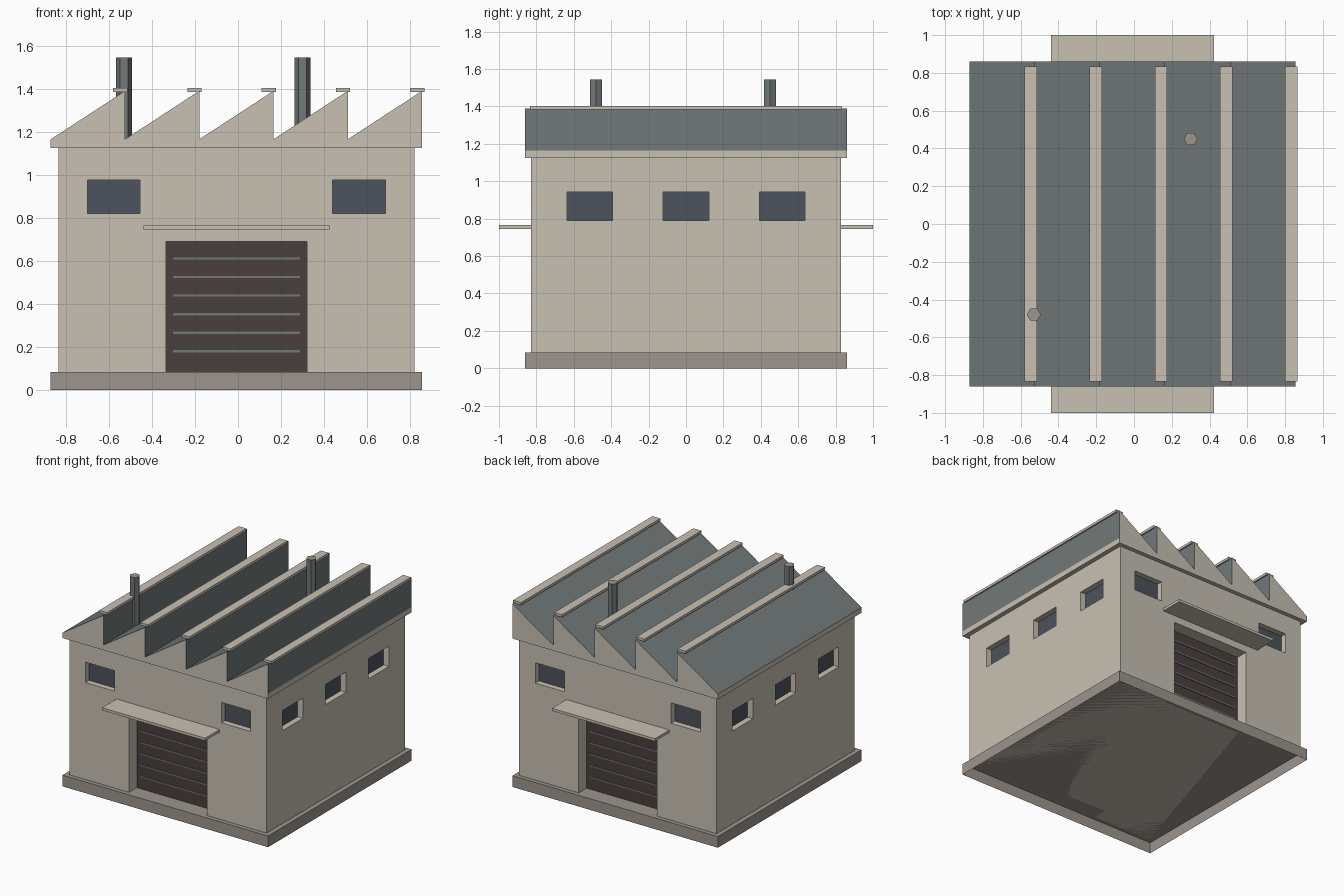
import bpy
import bmesh
from math import cos, sin, pi

if "Cube" in bpy.data.objects:
    bpy.data.objects.remove(bpy.data.objects["Cube"])


def material(name, colour):
    m = bpy.data.materials.new(name)
    m.use_nodes = True
    m.diffuse_color = (*colour, 1)
    m.node_tree.nodes["Principled BSDF"].inputs["Base Color"].default_value = (*colour, 1)
    return m


WALL = material("beige wall", (0.58, 0.53, 0.45))
STONE = material("stone base", (0.34, 0.30, 0.27))
ROOF = material("grey roof", (0.17, 0.19, 0.19))
GLASS = material("blue grey glass", (0.074, 0.087, 0.109))
DOOR = material("dark brown door", (0.067, 0.05, 0.048))

CX = -0.0075                # building axis
HALF = 0.8275               # half width of the walls
BASE_TOP, EAVE, VALLEY, RIDGE = 0.085, 1.125, 1.165, 1.39
DOOR_DEPTH, GLASS_DEPTH = 0.1, 0.05


def finish(name, bm, *mats):
    bmesh.ops.recalc_face_normals(bm, faces=bm.faces)
    mesh = bpy.data.meshes.new(name)
    bm.to_mesh(mesh)
    bm.free()
    for m in mats:
        mesh.materials.append(m)
    obj = bpy.data.objects.new(name, mesh)
    bpy.context.collection.objects.link(obj)
    return obj


def add_box(bm, lo, hi):
    verts = bmesh.ops.create_cube(bm, size=1)["verts"]
    for v in verts:
        v.co = [a + (b - a) * (c + 0.5) for a, b, c in zip(lo, hi, v.co)]


def box(name, lo, hi, mat):
    bm = bmesh.new()
    add_box(bm, lo, hi)
    return finish(name, bm, mat)


def prism(bm, points):
    face = bm.faces.new([bm.verts.new(p) for p in points])
    return bmesh.ops.extrude_face_region(bm, geom=[face])["geom"]


def on_wall(side, u0, u1, d0, d1, z0, z1):
    """Box bounds on a wall: u runs along it, d is depth behind its surface."""
    axis, sign = side
    a, b = sorted((sign * (HALF - d0), sign * (HALF - d1)))
    if axis == "y":
        return (CX + u0, a, z0), (CX + u1, b, z1)
    return (CX + a, u0, z0), (CX + b, u1, z1)


# Openings: wall, side name, centre along wall, bottom, top
ends = [(("y", -1), "front"), (("y", 1), "back")]
flanks = [(("x", -1), "right"), (("x", 1), "left")]
windows = [(w, n, u, 0.82, 0.975) for w, n in ends for u in (-0.57, 0.57)]
windows += [(w, n, u, 0.79, 0.943) for w, n in flanks for u in (-0.515, 0, 0.515)]
WIN, DW, DOOR_TOP = 0.1225, 0.328, 0.69

# Plinth, open underneath
plinth = bmesh.new()
add_box(plinth, (CX - 0.8625, -0.86, 0), (CX + 0.8625, 0.86, BASE_TOP))
bottom = [f for f in plinth.faces if f.calc_center_median().z < 0.01]
bmesh.ops.delete(plinth, geom=bottom, context="FACES_ONLY")
finish("plinth", plinth, STONE)

# Walls with recessed openings cut out
walls = box("walls", (CX - HALF, -HALF, BASE_TOP), (CX + HALF, HALF, EAVE), WALL)
cuts = bmesh.new()
for wall, _, u, z0, z1 in windows:
    add_box(cuts, *on_wall(wall, u - WIN, u + WIN, -0.05, GLASS_DEPTH, z0, z1))
for wall, _ in ends:
    add_box(cuts, *on_wall(wall, -DW, DW, -0.05, DOOR_DEPTH, 0, DOOR_TOP))
cutter = finish("opening_cutter", cuts, WALL)
cutter.hide_render = True
mod = walls.modifiers.new("openings", "BOOLEAN")
mod.operation = "DIFFERENCE"
mod.solver = "EXACT"
mod.object = cutter
bpy.context.view_layer.objects.active = walls
bpy.ops.object.modifier_apply(modifier=mod.name)
bpy.data.objects.remove(cutter)

# Window panes
for i, (wall, side, u, z0, z1) in enumerate(windows):
    bounds = on_wall(wall, u - WIN, u + WIN, GLASS_DEPTH - 0.006, GLASS_DEPTH, z0, z1)
    box(f"{side}_window_{i}", *bounds, GLASS)

# Roller doors with slats, and canopies above
for wall, side in ends:
    box(f"{side}_door", *on_wall(wall, -DW, DW, DOOR_DEPTH - 0.006, DOOR_DEPTH,
                                 BASE_TOP, DOOR_TOP), DOOR)
    slats = bmesh.new()
    for i in range(6):
        z = 0.18 + i * 0.0862
        add_box(slats, *on_wall(wall, -0.295, 0.295, DOOR_DEPTH - 0.012,
                                DOOR_DEPTH - 0.006, z - 0.005, z + 0.005))
    finish(f"{side}_door_slats", slats, ROOF)
    box(f"{side}_canopy", *on_wall(wall, -0.432, 0.432, HALF - 1, 0, 0.745, 0.765), WALL)

# Sawtooth roof: beige ends and eaves, grey slopes and upright faces
x0, x1, teeth = CX - 0.8625, CX + 0.8625, 5
step = (x1 - x0) / teeth
outline = [(x0, EAVE), (x1, EAVE)]
for i in range(teeth):
    x = x1 - i * step
    outline += [(x, VALLEY), (x, RIDGE)]
outline.append((x0, VALLEY))
roof = bmesh.new()
moved = prism(roof, [(x, -0.86, z) for x, z in outline])
for v in moved:
    if isinstance(v, bmesh.types.BMVert):
        v.co.y = 0.86
bmesh.ops.recalc_face_normals(roof, faces=roof.faces)
for f in roof.faces:
    upright = f.normal.x > 0.5 and f.calc_center_median().z > VALLEY
    f.material_index = int(f.normal.z > 0.1 or upright)
finish("sawtooth_roof", roof, WALL, ROOF)

# Ridge caps
for i in range(teeth):
    x = x0 + (i + 1) * step - 0.022
    box(f"ridge_cap_{i}", (x - 0.033, -0.835, 1.384), (x + 0.033, 0.835, 1.403), WALL)

# Six-sided chimneys
for name, cx, cy in (("right_chimney", -0.53, -0.48), ("left_chimney", 0.3, 0.45)):
    bm = bmesh.new()
    ring = [(cx + 0.037 * cos(k * pi / 3), cy + 0.037 * sin(k * pi / 3), EAVE + 0.02)
            for k in range(6)]
    for v in prism(bm, ring):
        if isinstance(v, bmesh.types.BMVert):
            v.co.z = 1.545
    bmesh.ops.recalc_face_normals(bm, faces=bm.faces)
    for f in bm.faces:
        f.material_index = int(f.normal.z > 0.5)
    finish(name, bm, ROOF, STONE)
